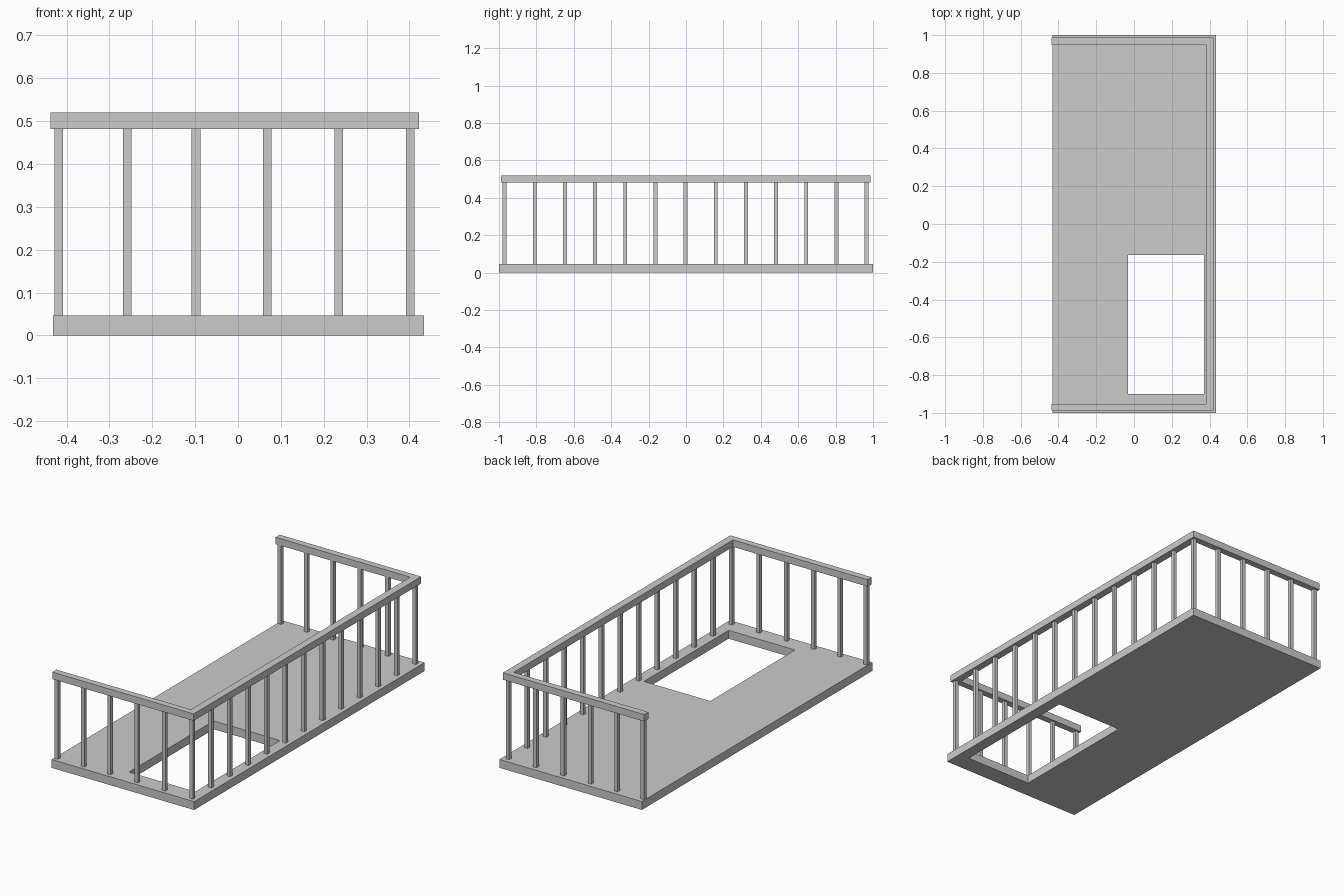
import bpy
import bmesh

cube = bpy.data.objects.get("Cube")
if cube:
    bpy.data.objects.remove(cube, do_unlink=True)

grey = bpy.data.materials.new("plain grey")
grey.use_nodes = True
COLOUR = (0.6, 0.6, 0.6, 1)
grey.diffuse_color = COLOUR
grey.node_tree.nodes["Principled BSDF"].inputs["Base Color"].default_value = COLOUR

DECK_TOP, RAIL_BOTTOM, RAIL_TOP = 0.046, 0.482, 0.52
POST = 0.02


def extruded(name, outlines, z0, z1):
    """Raise flat outlines that share edges into one solid part."""
    bm = bmesh.new()
    for outline in outlines:
        bm.faces.new([bm.verts.new((x, y, z0)) for x, y in outline])
    bmesh.ops.remove_doubles(bm, verts=bm.verts, dist=0.0001)
    base = bm.faces[:]
    top = bmesh.ops.extrude_face_region(bm, geom=base, use_keep_orig=True)
    verts = [v for v in top["geom"] if isinstance(v, bmesh.types.BMVert)]
    bmesh.ops.translate(bm, verts=verts, vec=(0, 0, z1 - z0))
    bmesh.ops.recalc_face_normals(bm, faces=bm.faces)
    mesh = bpy.data.meshes.new(name)
    bm.to_mesh(mesh)
    bm.free()
    mesh.materials.append(grey)
    obj = bpy.data.objects.new(name, mesh)
    bpy.context.collection.objects.link(obj)
    return obj


def rectangle(x0, x1, y0, y1):
    return [(x0, y0), (x1, y0), (x1, y1), (x0, y1)]


def post(name, x, y):
    h = POST / 2
    extruded(name, [rectangle(x - h, x + h, y - h, y + h)], DECK_TOP, RAIL_BOTTOM)


# Deck with a rectangular stair opening: a three by three grid without its centre
xs = [-0.432, -0.032, 0.371, 0.434]
ys = [-1, -0.9, -0.165, 1]
cells = [rectangle(xs[i], xs[i + 1], ys[j], ys[j + 1])
         for i in range(3) for j in range(3) if (i, j) != (1, 1)]
extruded("deck", cells, 0, DECK_TOP)

# Handrail around three sides, open on the right
left, inner, outer = -0.437, 0.381, 0.422
front, back, width = -0.988, 0.987, 0.036
extruded("handrail", [[
    (left, front), (outer, front), (outer, back), (left, back),
    (left, back - width), (inner, back - width),
    (inner, front + width), (left, front + width)]], RAIL_BOTTOM, RAIL_TOP)

# Balusters along the long side, corners included
for i in range(13):
    post(f"side_post_{i + 1}", 0.402, -0.97 + i * 0.1613)

# Balusters along both short ends
for end, y in (("front", -0.97), ("back", 0.966)):
    for i, x in enumerate((-0.418, -0.258, -0.098, 0.068, 0.235)):
        post(f"{end}_post_{i + 1}", x, y)
